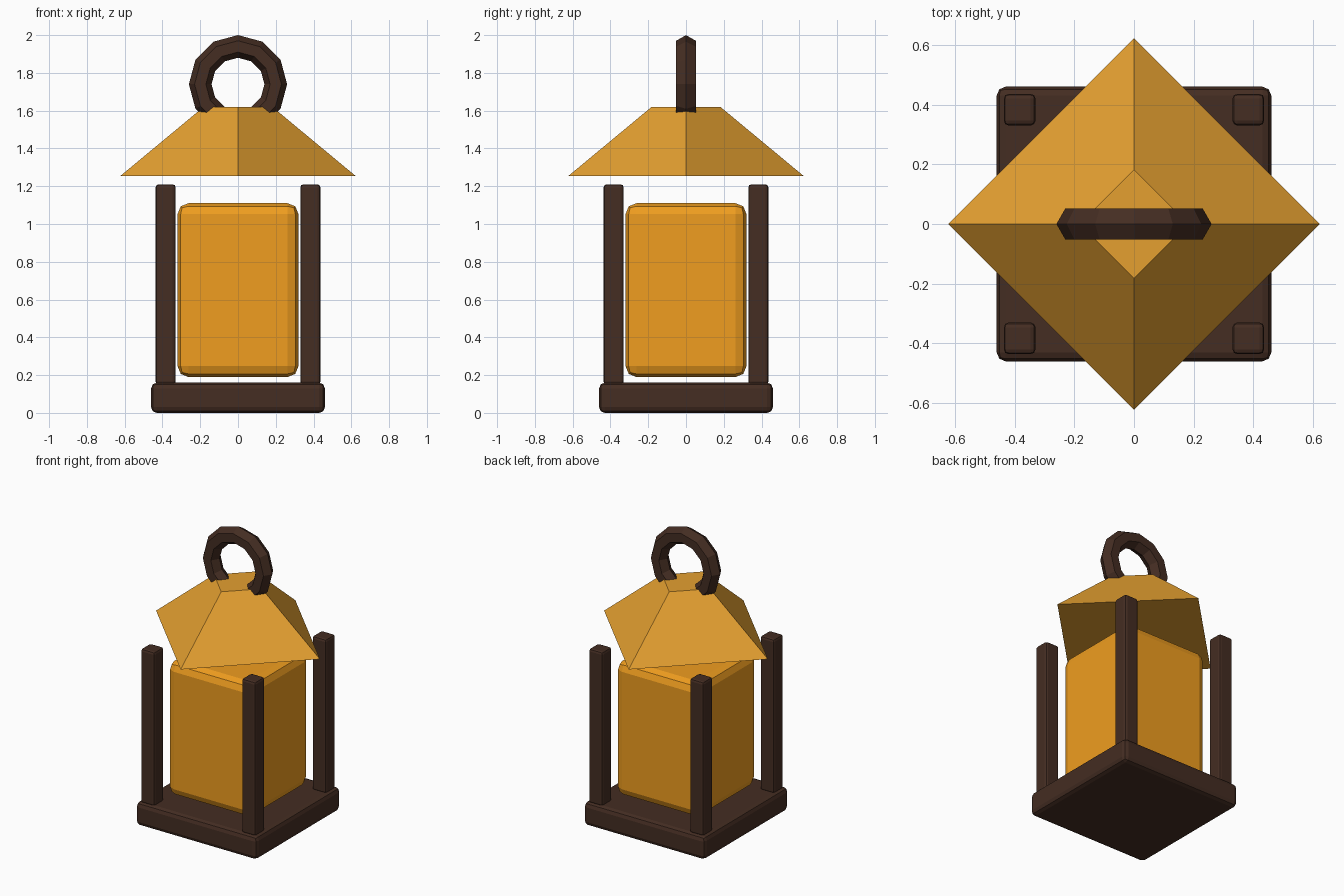
import bpy
import math

if "Cube" in bpy.data.objects:
    bpy.data.objects.remove(bpy.data.objects["Cube"])


def material(name, rgb):
    m = bpy.data.materials.new(name)
    m.diffuse_color = (*rgb, 1)
    m.use_nodes = True
    m.node_tree.nodes["Principled BSDF"].inputs["Base Color"].default_value = m.diffuse_color
    return m


WOOD = material("dark_wood", (0.058, 0.026, 0.016))
GLASS = material("amber_glass", (0.87, 0.34, 0.014))
ROOF = material("amber_roof", (0.78, 0.35, 0.03))


def finish(name, mat):
    ob = bpy.context.object
    ob.name = name
    ob.data.materials.append(mat)
    return ob


def box(name, x, y, z0, z1, width, bevel, mat):
    bpy.ops.mesh.primitive_cube_add(size=1, location=(x, y, (z0 + z1) / 2))
    ob = finish(name, mat)
    ob.scale = (width, width, z1 - z0)
    bpy.ops.object.transform_apply(location=False, rotation=False, scale=True)
    mod = ob.modifiers.new("bevel", 'BEVEL')
    mod.width = bevel
    mod.segments = 2
    return ob


# Base slab and glowing body
box("base", 0, 0, 0, 0.16, 0.92, 0.03, WOOD)
box("glass_body", 0, 0, 0.19, 1.11, 0.64, 0.057, GLASS)

# Four corner posts
for side, sx in (("left", -1), ("right", 1)):
    for end, sy in (("front", -1), ("back", 1)):
        box(f"{end}_{side}_post", sx * 0.383, sy * 0.383, 0.15, 1.21, 0.106, 0.016, WOOD)

# Four-sided roof with its corners on the axes
bpy.ops.mesh.primitive_cone_add(vertices=4, radius1=0.622, radius2=0.182,
                                depth=0.365, location=(0, 0, 1.4375))
finish("roof", ROOF)

# Upright hanging ring, partly sunk into the roof
bpy.ops.mesh.primitive_torus_add(major_segments=12, minor_segments=6,
                                 major_radius=0.2, minor_radius=0.06,
                                 location=(0, 0, 1.74),
                                 rotation=(math.pi / 2, 0, 0))
finish("hanging_ring", WOOD)
